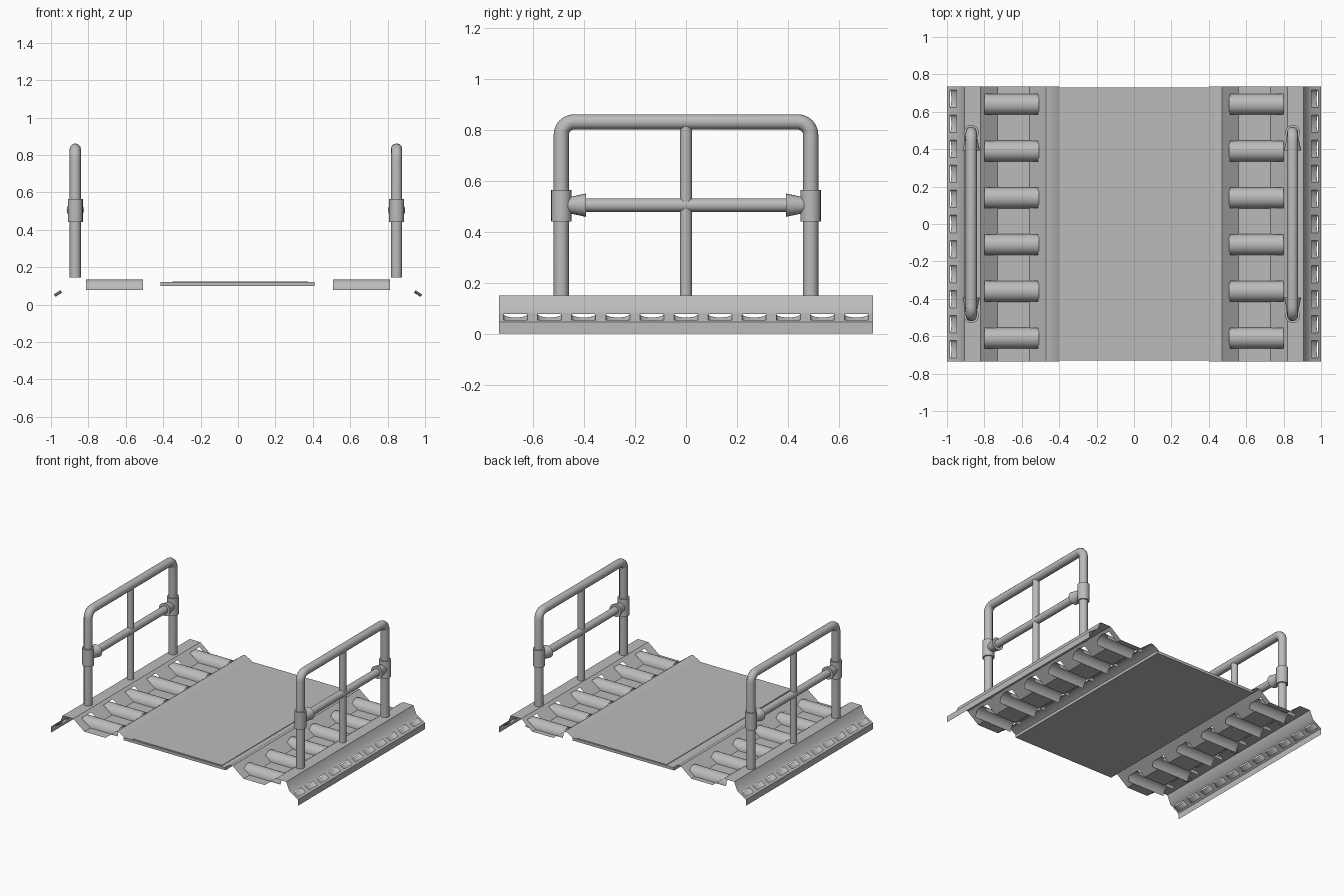
import bpy, bmesh, math
from mathutils import Vector

if "Cube" in bpy.data.objects:
    bpy.data.objects.remove(bpy.data.objects["Cube"], do_unlink=True)

grey = bpy.data.materials.new("plain_grey")
grey.use_nodes = True
colour = (0.5, 0.5, 0.5, 1)
grey.diffuse_color = colour
grey.node_tree.nodes["Principled BSDF"].inputs["Base Color"].default_value = colour

HALF = 0.735                                    # half depth of the deck
ROLLERS = [0.64 - 0.25 * i for i in range(6)]   # trough cover positions
SLOTS = [-0.67 + 0.134 * i for i in range(11)]  # edge slot positions


def finish(obj):
    obj.data.materials.clear()
    obj.data.materials.append(grey)
    bpy.ops.object.select_all(action='DESELECT')
    obj.select_set(True)
    bpy.context.view_layer.objects.active = obj
    bpy.ops.object.shade_smooth_by_angle(angle=math.radians(35))
    return obj


def surface(name, rows, skip=lambda centre: False):
    """Skin a grid of points, leaving out faces where skip is true."""
    bm = bmesh.new()
    grid = [[bm.verts.new(p) for p in row] for row in rows]
    for a, b in zip(grid, grid[1:]):
        for i in range(len(a) - 1):
            quad = (a[i], a[i + 1], b[i + 1], b[i])
            centre = sum((v.co for v in quad), Vector()) / 4
            if not skip(centre):
                bm.faces.new(quad)
    bmesh.ops.delete(bm, geom=[v for v in bm.verts if not v.link_faces], context='VERTS')
    bmesh.ops.recalc_face_normals(bm, faces=bm.faces)
    if sum(f.normal.z * f.calc_area() for f in bm.faces) < 0:
        bmesh.ops.reverse_faces(bm, faces=bm.faces)
    mesh = bpy.data.meshes.new(name)
    bm.to_mesh(mesh)
    bm.free()
    obj = bpy.data.objects.new(name, mesh)
    bpy.context.collection.objects.link(obj)
    return finish(obj)


def box(name, low, high):
    low, high = Vector(low), Vector(high)
    bpy.ops.mesh.primitive_cube_add(size=1, location=(low + high) / 2)
    obj = bpy.context.object
    obj.name = name
    obj.scale = high - low
    bpy.ops.object.transform_apply(location=False, rotation=False, scale=True)
    return finish(obj)


def tube(name, points, radius):
    curve = bpy.data.curves.new(name, 'CURVE')
    curve.dimensions = '3D'
    curve.bevel_depth = radius
    curve.bevel_resolution = 4
    curve.use_fill_caps = True
    spline = curve.splines.new('POLY')
    spline.points.add(len(points) - 1)
    for point, co in zip(spline.points, points):
        point.co = (*co, 1)
    obj = bpy.data.objects.new(name, curve)
    bpy.context.collection.objects.link(obj)
    bpy.ops.object.select_all(action='DESELECT')
    obj.select_set(True)
    bpy.context.view_layer.objects.active = obj
    bpy.ops.object.convert(target='MESH')
    return finish(bpy.context.object)


def cone(name, centre, r1, r2, depth, tilt=0):
    bpy.ops.mesh.primitive_cone_add(vertices=20, radius1=r1, radius2=r2, depth=depth,
                                    location=centre, rotation=(tilt, 0, 0))
    bpy.context.object.name = name
    return finish(bpy.context.object)


# Folded side sheet: rim, slotted slope, ledge, trough and inner lip
def slope_z(x):
    return 0.045 + (1 - x) * 0.045 / 0.07


def trough_z(x):
    return max(0.08, 0.15 - 0.07 * min(x - 0.47, 0.82 - x) / 0.09)


profile = [(1, 0), (1, 0.045), (0.985, slope_z(0.985)), (0.95, slope_z(0.95)),
           (0.93, 0.09), (0.905, 0.15), (0.82, 0.15), (0.8, trough_z(0.8)),
           (0.73, 0.08), (0.56, 0.08), (0.512, trough_z(0.512)),
           (0.47, 0.15), (0.45, 0.15), (0.4, 0.12)]
cuts = {-HALF, HALF}
for y in ROLLERS:
    cuts |= {y - 0.055, y + 0.055}
for y in SLOTS:
    cuts |= {y - 0.047, y + 0.047}
cuts = sorted(cuts)


def is_hole(c):
    x = abs(c.x)
    if 0.512 < x < 0.8:
        return any(abs(c.y - y) < 0.055 for y in ROLLERS)
    return 0.95 < x < 0.985 and any(abs(c.y - y) < 0.047 for y in SLOTS)


for side, label in ((1, "left"), (-1, "right")):
    surface(label + "_deck_sheet", [[(side * x, y, z) for y in cuts] for x, z in profile], is_hole)

    # Half-round covers over the trough openings
    for y in ROLLERS:
        arc = [math.pi * i / 16 for i in range(17)]
        surface(label + "_trough_cover",
                [[(side * x, y + 0.056 * math.cos(a), 0.078 + 0.056 * math.sin(a)) for a in arc]
                 for x in (0.812, 0.508)])

    # Shallow scoops behind the edge slots
    for y in SLOTS:
        rows = []
        for x in (0.985, 0.95):
            row = []
            for i in range(11):
                a = math.pi * i / 10
                sink = 0.016 * math.sin(a)
                row.append((side * (x - 0.54 * sink), y + 0.047 * math.cos(a),
                            slope_z(x) - 0.84 * sink))
            rows.append(row)
        surface(label + "_edge_scoop", rows)

# Centre walkway and its raised tread panel
box("walkway_plate", (-0.415, -0.73, 0.1), (0.41, 0.73, 0.12))
box("walkway_tread", (-0.35, -0.72, 0.119), (0.375, 0.725, 0.124))

# Guard rails
for x, label in ((0.848, "left"), (-0.87, "right")):
    bend = 0.05
    half_hoop = [(0.49 - bend + bend * math.cos(a), 0.832 - bend + bend * math.sin(a))
                 for a in (math.pi / 2 * i / 6 for i in range(7))]
    hoop = [(0.49, 0.145)] + half_hoop
    hoop += [(-y, z) for y, z in reversed(hoop)]
    tube(label + "_rail_hoop", [(x, y, z) for y, z in hoop], 0.03)
    tube(label + "_rail_middle_post", [(x, 0, 0.145), (x, 0, 0.82)], 0.024)
    tube(label + "_rail_crossbar", [(x, -0.46, 0.505), (x, 0.46, 0.505)], 0.027)
    for end in (1, -1):
        cone(label + "_rail_sleeve", (x, end * 0.49, 0.503), 0.04, 0.04, 0.125)
        cone(label + "_rail_socket", (x, end * 0.43, 0.505), 0.03, 0.046, 0.075,
             end * math.pi / 2)
